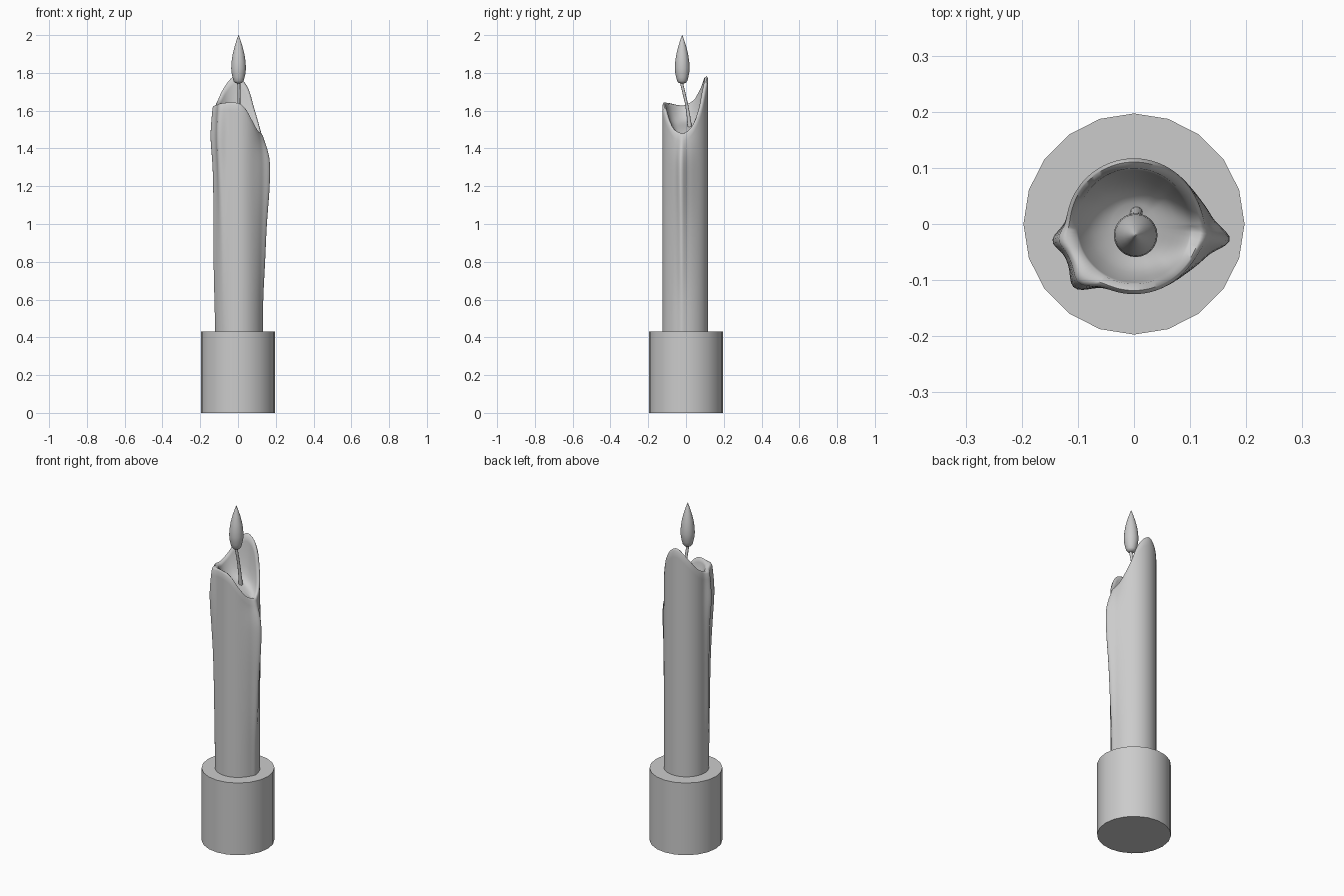
import bpy, bmesh, math
from mathutils import Vector

if "Cube" in bpy.data.objects:
    bpy.data.objects.remove(bpy.data.objects["Cube"])


def finish(name, bm, angle=40):
    bmesh.ops.recalc_face_normals(bm, faces=bm.faces)
    me = bpy.data.meshes.new(name)
    bm.to_mesh(me)
    bm.free()
    ob = bpy.data.objects.new(name, me)
    bpy.context.collection.objects.link(ob)
    bpy.ops.object.select_all(action='DESELECT')
    ob.select_set(True)
    bpy.context.view_layer.objects.active = ob
    bpy.ops.object.shade_smooth_by_angle(angle=math.radians(angle))
    return ob


def loft(name, rings, angle=40):
    """Skin closed rings of points and cap both ends."""
    bm = bmesh.new()
    rows = [[bm.verts.new(p) for p in ring] for ring in rings]
    n = len(rows[0])
    for a, b in zip(rows, rows[1:]):
        for i in range(n):
            j = (i + 1) % n
            bm.faces.new((a[i], a[j], b[j], b[i]))
    bm.faces.new(rows[0])
    bm.faces.new(rows[-1])
    return finish(name, bm, angle)


def circle(c, r, n):
    return [Vector((c[0] + r * math.cos(math.tau * i / n),
                    c[1] + r * math.sin(math.tau * i / n), c[2])) for i in range(n)]


def curve(keys, x):
    """Smooth (monotone-ish cubic) interpolation through (x, y) keys."""
    if x <= keys[0][0]:
        return keys[0][1]
    for k in range(len(keys) - 1):
        (x0, y0), (x1, y1) = keys[k], keys[k + 1]
        if x <= x1:
            xa, ya = keys[max(k - 1, 0)]
            xb, yb = keys[min(k + 2, len(keys) - 1)]
            h, t = x1 - x0, (x - x0) / (x1 - x0)
            m0, m1 = h * (y1 - ya) / (x1 - xa), h * (yb - y0) / (xb - x0)
            return ((2*t**3 - 3*t**2 + 1) * y0 + (t**3 - 2*t**2 + t) * m0
                    + (3*t**2 - 2*t**3) * y1 + (t**3 - t**2) * m1)
    return keys[-1][1]


def bump(deg, centre, width):
    d = (deg - centre + 180) % 360 - 180
    return math.exp(-(d / width) ** 2)


# base: 20-sided drum
loft("base", [circle((0, 0, 0), 0.197, 20), circle((0, 0, 0.43), 0.197, 20)])

# candle: rim height by angle, drip thickness by height
RIM = [(-50, 1.55), (-30, 1.50), (-10, 1.48), (15, 1.51), (42, 1.61), (60, 1.71), (80, 1.765),
       (102, 1.78), (135, 1.71), (155, 1.66), (180, 1.63), (200, 1.63), (225, 1.64),
       (270, 1.64), (290, 1.61), (310, 1.55), (330, 1.50), (350, 1.48)]
DRIP_R = [(0.4, 0.011), (0.6, 0.014), (0.8, 0.024), (1.0, 0.034), (1.2, 0.049),
          (1.33, 0.05), (1.40, 0.035), (1.48, 0.009), (1.7, 0.0)]
DRIP_A = [(0.4, 0.0), (0.8, 0.009), (1.1, 0.010), (1.3, 0.014), (1.46, 0.024),
          (1.56, 0.019), (1.65, 0.010)]
DRIP_B = [(0.4, 0.0), (0.8, 0.005), (1.1, 0.012), (1.3, 0.022), (1.46, 0.030),
          (1.56, 0.026), (1.65, 0.016)]
SEG, CY, R0 = 120, -0.004, 0.121


def outer(deg, z):
    right = curve(DRIP_R, z) * (0.5 * bump(deg, -8, 8) + 0.5 * bump(deg, -8, 26))
    return (R0 + right + curve(DRIP_A, z) * bump(deg, 190, 9)
            + curve(DRIP_B, z) * bump(deg, 226, 11)
            + 0.5 * curve(DRIP_A, z) * bump(deg, 207, 14))


def wax_ring(fn):
    out = []
    for i in range(SEG):
        deg = 360 * i / SEG
        r, z = fn(deg, curve(RIM, deg))
        a = math.radians(deg)
        out.append((r * math.cos(a), CY + r * math.sin(a), z))
    return out


def side(t):
    def fn(deg, rim):
        z = 0.4 + (rim - 0.012 - 0.4) * t
        return outer(deg, z), z
    return fn


def pool(s):
    def fn(deg, rim):
        r = 0.103 * s
        floor = 1.52 - 0.4 * r * math.cos(math.radians(deg))
        return r, floor + (rim - 0.008 - floor) * s ** 5
    return fn


rings = [wax_ring(side(i / 36)) for i in range(37)]
rings.append(wax_ring(lambda d, rim: (outer(d, rim) - 0.004, rim - 0.003)))
rings.append(wax_ring(lambda d, rim: (0.5 * outer(d, rim) + 0.054, rim)))
rings += [wax_ring(pool(s)) for s in (1, 0.97, 0.93, 0.88, 0.8, 0.7, 0.55, 0.4, 0.2, 0.05)]
loft("candle", rings, 60)

# wick: thin bent stem
WICK = [(0.004, 0.022, 1.50, 0.012), (0.004, 0.012, 1.58, 0.009), (0.004, 0.002, 1.64, 0.008),
        (0.005, -0.01, 1.69, 0.008), (0.004, -0.022, 1.74, 0.008), (0.003, -0.022, 1.77, 0.007)]
loft("wick", [circle(p[:3], p[3], 12) for p in WICK], 60)

# flame: turned teardrop
FLAME = [(0.003, 1.744), (0.018, 1.746), (0.027, 1.757), (0.032, 1.777), (0.037, 1.80),
         (0.039, 1.825), (0.037, 1.86), (0.031, 1.90), (0.021, 1.94), (0.010, 1.975),
         (0.001, 2.0)]
loft("flame", [circle((0.003, -0.02, z), r, 24) for r, z in FLAME], 60)
